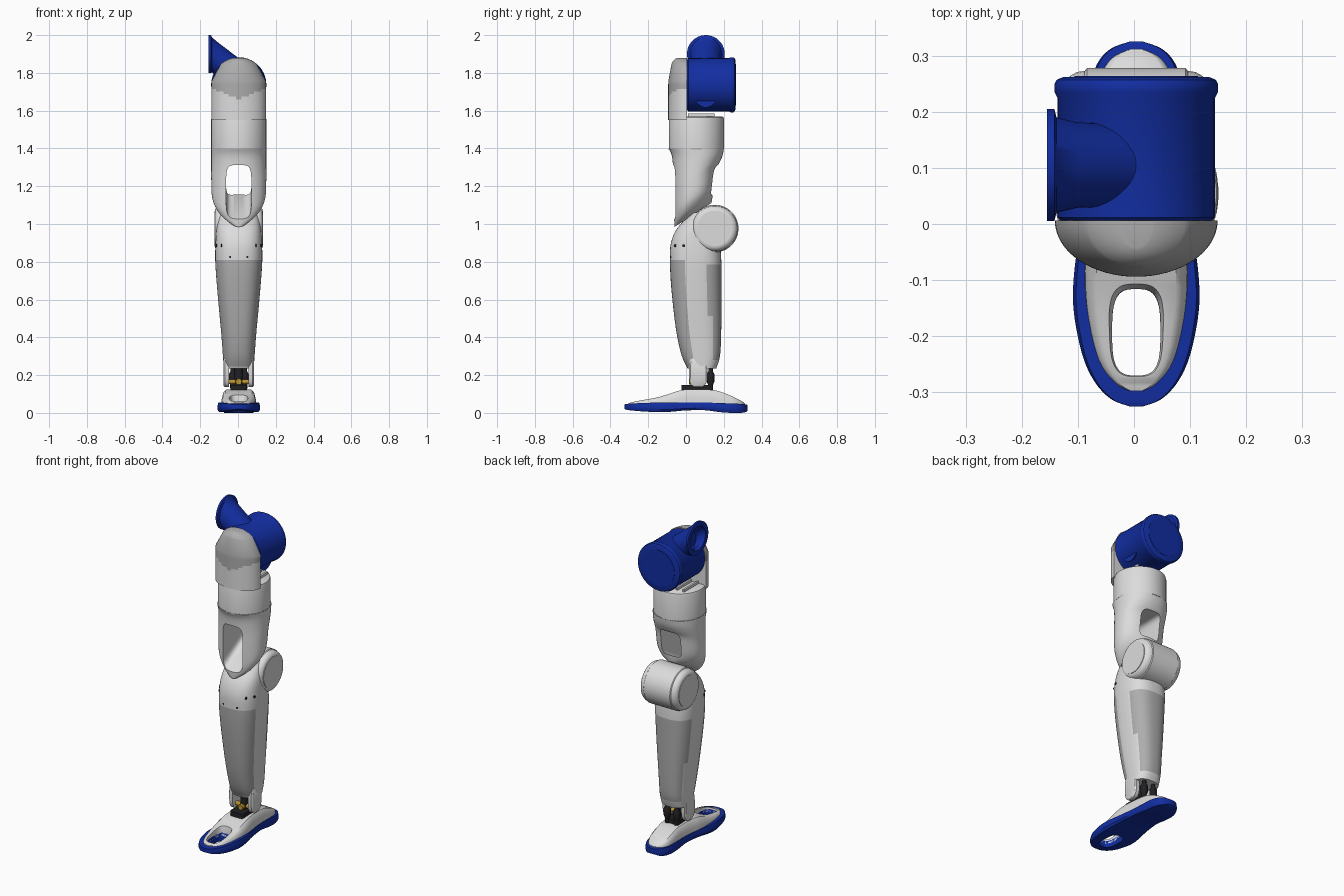
import bpy, bmesh, math
from mathutils import Vector

if "Cube" in bpy.data.objects:
    bpy.data.objects.remove(bpy.data.objects["Cube"])

CX = 0.004  # the leg's own centre line


def material(name, r, g, b):
    m = bpy.data.materials.new(name)
    m.diffuse_color = (r, g, b, 1)
    m.use_nodes = True
    m.node_tree.nodes["Principled BSDF"].inputs["Base Color"].default_value = m.diffuse_color
    return m


WHITE = material("light grey shell", 0.72, 0.72, 0.72)
GREY = material("mid grey panel", 0.42, 0.42, 0.42)
BLUE = material("deep blue", 0.006, 0.027, 0.36)
BLACK = material("black metal", 0.015, 0.015, 0.017)
GOLD = material("gold metal", 0.50, 0.30, 0.03)


def ring(axis, pos, ca, ra, cb, rb, n=2.0, N=48):
    """Superellipse ring in the plane across an axis."""
    pts = []
    for i in range(N):
        t = 2 * math.pi * (i + 0.5) / N
        c, s = math.cos(t), math.sin(t)
        a = ca + ra * math.copysign(abs(c) ** (2 / n), c)
        b = cb + rb * math.copysign(abs(s) ** (2 / n), s)
        pts.append({'x': (pos, a, b), 'y': (a, pos, b), 'z': (a, b, pos)}[axis])
    return pts


def spline(keys, steps=4):
    """Smooth stations through key tuples."""
    out = []
    for i in range(len(keys) - 1):
        p = [keys[max(i - 1, 0)], keys[i], keys[i + 1], keys[min(i + 2, len(keys) - 1)]]
        for k in range(steps):
            t = k / steps
            out.append([0.5 * (2 * b + (c - a) * t + (2 * a - 5 * b + 4 * c - d) * t * t
                               + (3 * b - a - 3 * c + d) * t ** 3) for a, b, c, d in zip(*p)])
    return out + [list(keys[-1])]


def loft(name, rings, mats, rule=None, cutter=None, angle=35):
    """Skin a row of rings, cap the ends, colour faces by rule, cut, then smooth."""
    bm = bmesh.new()
    rows = [[bm.verts.new(p) for p in r] for r in rings]
    for a, b in zip(rows, rows[1:]):
        for i in range(len(a)):
            j = (i + 1) % len(a)
            bm.faces.new((a[i], a[j], b[j], b[i]))
    bm.faces.new(rows[0])
    bm.faces.new(rows[-1])
    bmesh.ops.recalc_face_normals(bm, faces=bm.faces)
    if rule:
        for f in bm.faces:
            f.material_index = rule(f.calc_center_median(), f.normal)
    me = bpy.data.meshes.new(name)
    bm.to_mesh(me)
    bm.free()
    for m in mats:
        me.materials.append(m)
    ob = bpy.data.objects.new(name, me)
    bpy.context.collection.objects.link(ob)
    bpy.ops.object.select_all(action='DESELECT')
    ob.select_set(True)
    bpy.context.view_layer.objects.active = ob
    if cutter:
        mod = ob.modifiers.new("cut", 'BOOLEAN')
        mod.operation, mod.solver, mod.object = 'DIFFERENCE', 'EXACT', cutter
        bpy.ops.object.modifier_apply(modifier=mod.name)
    bpy.ops.object.shade_smooth_by_angle(angle=math.radians(angle))
    return ob


def lathe(name, axis, ca, cb, profile, mat):
    return loft(name, [ring(axis, p, ca, r, cb, r) for p, r in profile], [mat])


def box(name, x0, x1, y0, y1, z0, z1, mat, n=10):
    return loft(name, [ring('z', z, (x0 + x1) / 2, (x1 - x0) / 2, (y0 + y1) / 2, (y1 - y0) / 2, n, 24)
                       for z in (z0, z1)], [mat])


# Hip: blue drum lying front to back, with rounded rear rim
lathe("hip_drum", 'y', CX, 1.737, [(0.004, 0.132), (0.012, 0.141), (0.225, 0.141), (0.235, 0.146),
      (0.25, 0.146), (0.257, 0.142), (0.262, 0.13)], BLUE)
lathe("hip_rear_cover", 'y', CX, 1.737, [(0.255, 0.11), (0.264, 0.11)], BLUE)

# Hip mount: hollow flange on the left, sloping down into the drum
horn = [ring('x', x, 0.105, ry, z, rz) for x, z, ry, rz in (
    (-0.10, 1.87, 0.06, 0.06), (-0.135, 1.90, 0.068, 0.068), (-0.155, 1.90, 0.072, 0.072),
    (-0.155, 1.90, 0.1, 0.1), (-0.142, 1.90, 0.1, 0.1), (-0.138, 1.895, 0.085, 0.093),
    (-0.10, 1.867, 0.076, 0.09), (0.115, 1.705, 0.07, 0.088))]
loft("hip_mount", horn, [BLUE])
box("hip_slot", CX + 0.058, CX + 0.066, 0.06, 0.15, 1.80, 1.836, WHITE)

# Thigh front shell: half round with a domed, darker cap
shell = []
for k in range(25):
    z = 1.55 + 0.33 * (k / 24 if k < 16 else 1 - ((24 - k) / 24) ** 1.6 * 0.5704)
    t = max(0, (z - 1.737) / 0.146)
    w = math.sqrt(max(0.0, 1 - t * t))
    arc = [math.pi * i / 32 for i in range(33)]
    d = 0.100 * max(w, 0.02) ** 0.45
    shell.append([(CX + 0.145 * w * math.cos(a), 0.006 - d * math.sin(a), z) for a in arc])
loft("thigh_front_shell", shell, [WHITE, GREY],
     lambda c, n: int(c.z > 1.66 + 0.4 * abs(c.x - CX) and c.y < 0.0 or c.z > 1.72))

# Thigh: round upper housing with ribs under the hip
lathe("thigh_housing", 'z', CX, 0.055, [(1.395, 0.146), (1.555, 0.146), (1.565, 0.143), (1.57, 0.134)], WHITE)
lathe("thigh_seam", 'z', CX, 0.055, [(1.395, 0.1468), (1.401, 0.1468)], GREY)
for i in range(-2, 3):
    box("housing_rib", CX + i * 0.045 - 0.006, CX + i * 0.045 + 0.006, 0.01, 0.15, 1.56, 1.585, WHITE)

# Thigh lower: tapering, sloped underside, window through it
window = loft("window_cutter", [ring('y', y, CX, w, (z + 1.312) / 2, (1.312 - z) / 2, 5)
              for y, z, w in ((-0.2, 0.94, 0.067), (0.14, 1.155, 0.067), (0.3, 1.155, 0.067))], [WHITE])
window.hide_render = True
thigh = []
for z, yf, yb, hw, sh in spline([
        (1.40, -0.091, 0.201, 0.146, 0), (1.36, -0.075, 0.193, 0.146, 0), (1.29, -0.068, 0.178, 0.146, 0.15),
        (1.20, -0.066, 0.158, 0.146, 0.4), (1.10, -0.065, 0.148, 0.143, 0.58), (1.05, -0.064, 0.144, 0.130, 0.63),
        (1.01, -0.062, 0.14, 0.100, 0.65), (0.985, -0.06, 0.135, 0.055, 0.65)]):
    thigh.append([(x, y, zz + sh * (y + 0.06)) for x, y, zz in
                  ring('z', z, CX, hw, (yf + yb) / 2, (yb - yf) / 2, 2.2)])
loft("thigh_lower", thigh, [WHITE], cutter=window)

# Knee: drum across the leg with flat side covers
K = 0.126
half = [(K, 0.10), (K - 0.008, 0.112), (K - 0.02, 0.119), (0.092, 0.121), (0.088, 0.126)]
lathe("knee_drum", 'x', 0.152, 0.976,
      [(CX - x, r) for x, r in half] + [(CX + x, r) for x, r in reversed(half)], WHITE)
for s in (-1, 1):
    lathe("knee_cover", 'x', 0.152, 0.976, [(CX + s * 0.12, 0.094), (CX + s * 0.129, 0.094)], WHITE)

# Shin: tapering shell with darker front and calf panels
shin = [ring('z', z, CX, hw, (yf + yb) / 2, (yb - yf) / 2, 2.6) for z, yf, yb, hw in spline([
    (1.06, 0.03, 0.16, 0.10), (0.98, -0.045, 0.17, 0.117), (0.90, -0.08, 0.18, 0.123),
    (0.81, -0.085, 0.187, 0.125), (0.70, -0.081, 0.188, 0.118), (0.55, -0.067, 0.188, 0.105),
    (0.41, -0.048, 0.186, 0.092), (0.30, -0.022, 0.18, 0.084), (0.235, 0.008, 0.16, 0.079)])]
loft("shin_shell", shin, [WHITE, GREY], lambda c, n: int(
    0.25 < c.z < 0.81 and n.y < -0.25 or 0.28 < c.z < 0.78 and n.y > 0.4
    or 0.5 < c.z < 0.78 and c.y > 0.11))
for s in (-1, 1):
    # Shin fork around the ankle
    loft("shin_fork", [ring('x', CX + s * x, 0.065, 0.05 - i, 0.22, 0.084 - i, 3)
                       for x, i in ((0.052, 0), (0.074, 0), (0.08, 0.008))], [WHITE])
    # Small bolts
    lathe("shin_front_bolt", 'y', CX + s * 0.045, 0.825, [(-0.082, 0.006), (-0.08, 0.006)], BLACK)
    for y, x in ((-0.055, 0.088), (-0.012, 0.115)):
        lathe("shin_side_bolt", 'x', y, 0.885, [(CX + s * x, 0.008), (CX + s * (x + 0.005), 0.008)], BLACK)

# Ankle: black base and push rods, gold cross joint
box("ankle_base", CX - 0.045, CX + 0.045, -0.025, 0.135, 0.10, 0.148, BLACK)
lathe("ankle_post", 'z', CX, 0.055, [(0.12, 0.022), (0.25, 0.022)], BLACK)
lathe("ankle_cross_pin", 'x', 0.055, 0.165, [(CX - 0.055, 0.013), (CX + 0.055, 0.013)], GOLD)
lathe("ankle_front_pin", 'y', CX, 0.165, [(0.015, 0.016), (0.06, 0.016)], GOLD)
for s in (-1, 1):
    lathe("ankle_rod", 'z', CX + s * 0.032, 0.13,
          [(0.11, 0.012), (0.15, 0.014), (0.165, 0.02), (0.205, 0.02), (0.22, 0.012), (0.26, 0.012)], BLACK)

# Foot: blue sole and light upper, both pierced by the toe opening
toe = loft("toe_cutter", [ring('z', z, CX, r, -0.193, r + 0.034, 3.2)
           for z, r in ((-0.1, 0.043), (0.05, 0.043), (0.10, 0.053), (0.2, 0.07))], [WHITE])
toe.hide_render = True


def mirrored(y, side):
    return [(CX + x, y, z) for x, z in side] + [(CX - x, y, z) for x, z in reversed(side)]


sole = []
for y, w, b, t in spline([
        (-0.325, 0.012, 0.02, 0.045), (-0.312, 0.045, 0.016, 0.048), (-0.28, 0.075, 0.012, 0.05),
        (-0.23, 0.097, 0.008, 0.052), (-0.15, 0.112, 0.004, 0.055), (-0.08, 0.110, 0.006, 0.055),
        (0.0, 0.098, 0.013, 0.055), (0.1, 0.086, 0.014, 0.055), (0.18, 0.085, 0.004, 0.052),
        (0.24, 0.083, 0, 0.05), (0.285, 0.07, 0, 0.048), (0.312, 0.046, 0.003, 0.046), (0.325, 0.012, 0.01, 0.042)]):
    b, h = max(b, 0), t - max(b, 0)
    sole.append(mirrored(y, [(0.92 * w, b), (w, b + 0.25 * h), (w, b + 0.65 * h), (0.95 * w, t)]))
loft("foot_sole", sole, [BLUE], cutter=toe)

upper = []
for y, w, t in spline([
        (-0.298, 0.012, 0.053), (-0.283, 0.04, 0.057), (-0.24, 0.07, 0.066), (-0.14, 0.091, 0.085),
        (-0.03, 0.092, 0.119), (0.05, 0.082, 0.125), (0.15, 0.074, 0.12), (0.21, 0.072, 0.102),
        (0.26, 0.066, 0.08), (0.295, 0.045, 0.062), (0.312, 0.012, 0.05)]):
    h = t - 0.035
    upper.append(mirrored(y, [(w, 0.035), (0.97 * w, 0.035 + 0.5 * h), (0.89 * w, 0.035 + 0.85 * h),
                              (0.76 * w, t)]))
loft("foot_upper", upper, [WHITE], cutter=toe)
